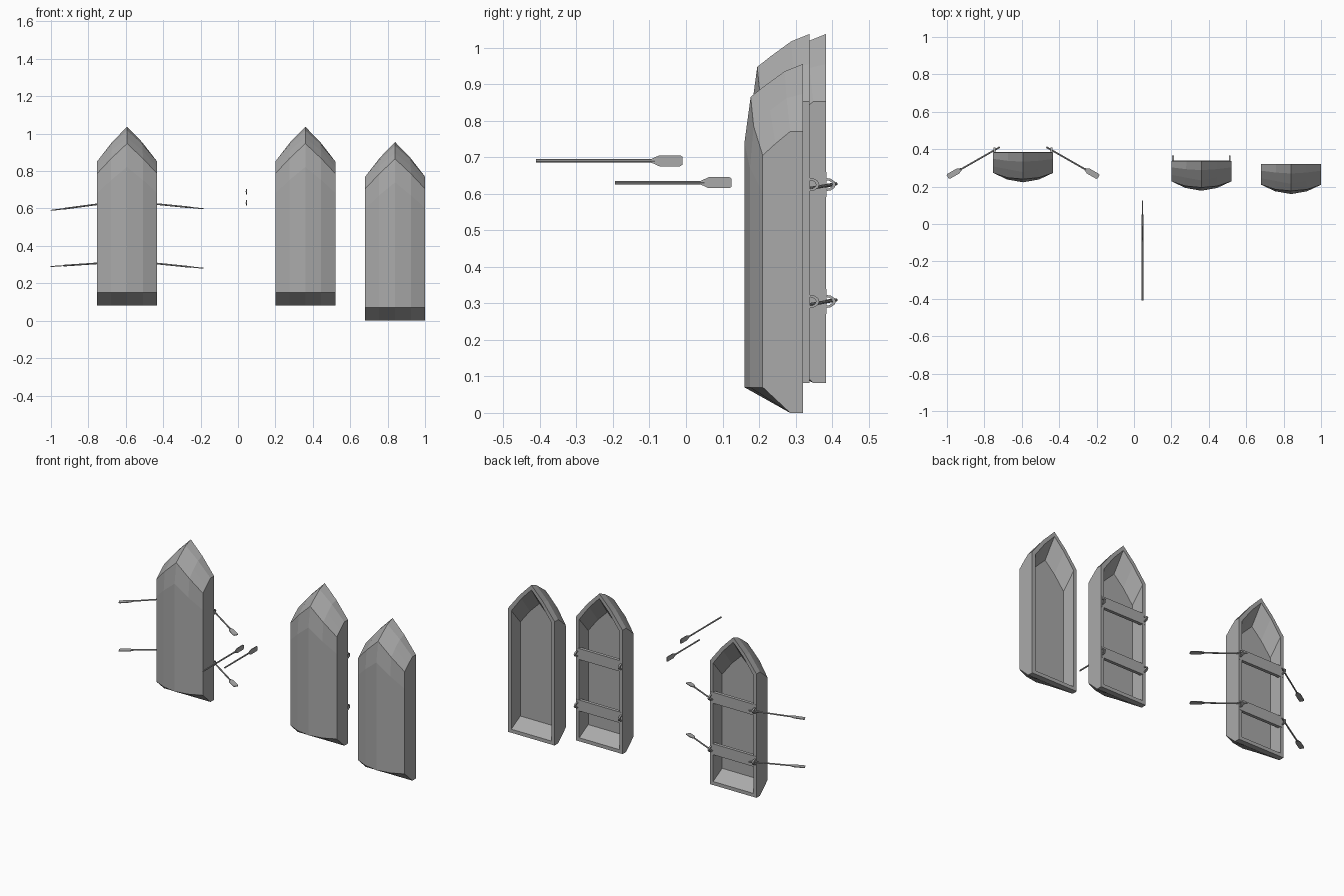
import bpy, bmesh, math
from mathutils import Vector, Matrix

if "Cube" in bpy.data.objects:
    bpy.data.objects.remove(bpy.data.objects["Cube"])

grey = bpy.data.materials.new("weathered grey")
grey.diffuse_color = (0.40, 0.40, 0.40, 1)
grey.use_nodes = True
grey.node_tree.nodes["Principled BSDF"].inputs["Base Color"].default_value = grey.diffuse_color


def finish(name, bm):
    bmesh.ops.recalc_face_normals(bm, faces=bm.faces)
    me = bpy.data.meshes.new(name)
    bm.to_mesh(me)
    bm.free()
    me.materials.append(grey)
    ob = bpy.data.objects.new(name, me)
    bpy.context.collection.objects.link(ob)
    return ob


def mirrored(half):
    """half: (x, depth, z) from the keel outwards -> full row, left to right"""
    return [(-x, d, z) for x, d, z in reversed(half[1:])] + list(half)


# Hull cross rows from stern to bow: keel, mid, chine as (x, depth, z)
ROWS = [
    [(0, 0, 0), (.085, 0, 0), (.16, 0, 0)],
    [(0, .035, 0), (.085, .035, 0), (.16, .035, 0)],
    [(0, .16, .07), (.085, .145, .07), (.16, .11, .07)],
    [(0, .16, .74), (.085, .145, .67), (.16, .11, .60)],
    [(0, .143, .865), (.085, .135, .785), (.16, .11, .705)],
    [(0, .105, .895), (.083, .09, .828), (.16, .075, .737)],
    [(0, .05, .935), (.081, .045, .862), (.16, .035, .77)],
    [(0, 0, .955), (.08, 0, .873), (.16, 0, .77)],
]


def loop(depth, w, z0, shoulder, mid, tip):
    """outline of the opening or the floor, stern row then bow row"""
    low = mirrored([(0, depth, z0), (w * .53, depth, z0), (w, depth, z0)])
    top = mirrored([(0, depth, tip), (w * .5, depth, mid), (w, depth, shoulder)])
    return low + top[::-1]


def hull(cx, rim_y, z0):
    bm = bmesh.new()

    def add(pts):
        return [bm.verts.new((cx + x, rim_y - d, z0 + z)) for x, d, z in pts]
    rows = [add(mirrored(r)) for r in ROWS]
    # outer skin
    for a, b in zip(rows, rows[1:]):
        for i in range(4):
            bm.faces.new((a[i], a[i + 1], b[i + 1], b[i]))
    # flat sides
    for i in (0, -1):
        bm.faces.new([r[i] for r in rows])
    # rim, sloped inner walls and floor
    rings = [rows[0] + rows[-1][::-1],
             add(loop(0, .138, .022, .758, .852, .925)),
             add(loop(.08, .132, .075, .66, .745, .81))]
    for a, b in zip(rings, rings[1:]):
        for i in range(10):
            j = (i + 1) % 10
            bm.faces.new((a[i], a[j], b[j], b[i]))
    bm.faces.new(rings[-1])
    finish("hull", bm)


def box(name, center, size):
    bm = bmesh.new()
    bmesh.ops.create_cube(bm, size=1, matrix=Matrix.Translation(center)
                          @ Matrix.Diagonal((*size, 1)))
    finish(name, bm)


def oarlock(x, y, z):
    """small arch standing on the rim"""
    bm = bmesh.new()
    rings = []
    for k in range(7):
        a = math.pi * k / 6
        c, s = math.cos(a), math.sin(a)
        rings.append([bm.verts.new((x + u, y + r * 1.5 * s, z + r * c))
                      for u, r in ((-.005, .012), (.005, .012), (.005, .018), (-.005, .018))])
    for a, b in zip(rings, rings[1:]):
        for i in range(4):
            j = (i + 1) % 4
            bm.faces.new((a[i], a[j], b[j], b[i]))
    bm.faces.new(rings[0])
    bm.faces.new(rings[-1])
    finish("oarlock", bm)


def oar(start, end, width_dir):
    """round shaft with a flat blade spread along width_dir"""
    start, end = Vector(start), Vector(end)
    length = (end - start).length
    u = (end - start).normalized()
    w = u.cross(Vector(width_dir)).normalized()
    v = w.cross(u)
    m = Matrix((u, v, w)).transposed().to_4x4()
    m.translation = start
    bm = bmesh.new()
    neck = length - .085
    bmesh.ops.create_cone(bm, cap_ends=True, segments=8, radius1=.0045, radius2=.0045,
                          depth=neck + .01,
                          matrix=Matrix.Translation(((neck + .01) / 2, 0, 0))
                          @ Matrix.Rotation(math.pi / 2, 4, 'Y'))
    half = [(neck, .005), (neck + .022, .015), (length - .006, .015), (length, .011)]
    outline = half + [(a, -b) for a, b in reversed(half)]
    face = bm.faces.new([bm.verts.new((a, b, -.002)) for a, b in outline])
    ext = bmesh.ops.extrude_face_region(bm, geom=[face])
    bmesh.ops.translate(bm, vec=(0, 0, .004),
                        verts=[g for g in ext["geom"] if isinstance(g, bmesh.types.BMVert)])
    bm.transform(m)
    finish("oar", bm)


# Three upright boats, two of them fitted out: centre x, rim y, base z, fitted
for cx, ry, bz, fitted in ((-.593, .383, .082, True), (.36, .338, .082, True),
                           (.84, .32, 0, False)):
    hull(cx, ry, bz)
    if fitted:
        for z in (.625, .305):
            box("seat", (cx, ry - .009, z), (.312, .02, .068))
            for side in (-1, 1):
                oarlock(cx + side * .152, ry, z)

# Oars resting in the oarlocks of the left boat
for z, zl, zr in ((.627, .59, .599), (.309, .29, .281)):
    oar((-.718, .411, z), (-.996, .252, zl), (1, -1.75, 0))
    oar((-.468, .411, z), (-.19, .252, zr), (1, 1.75, 0))

# Loose oars
oar((.045, -.41, .69), (.045, -.01, .69), (0, 0, 1))
oar((.045, -.195, .63), (.045, .125, .63), (0, 0, 1))
